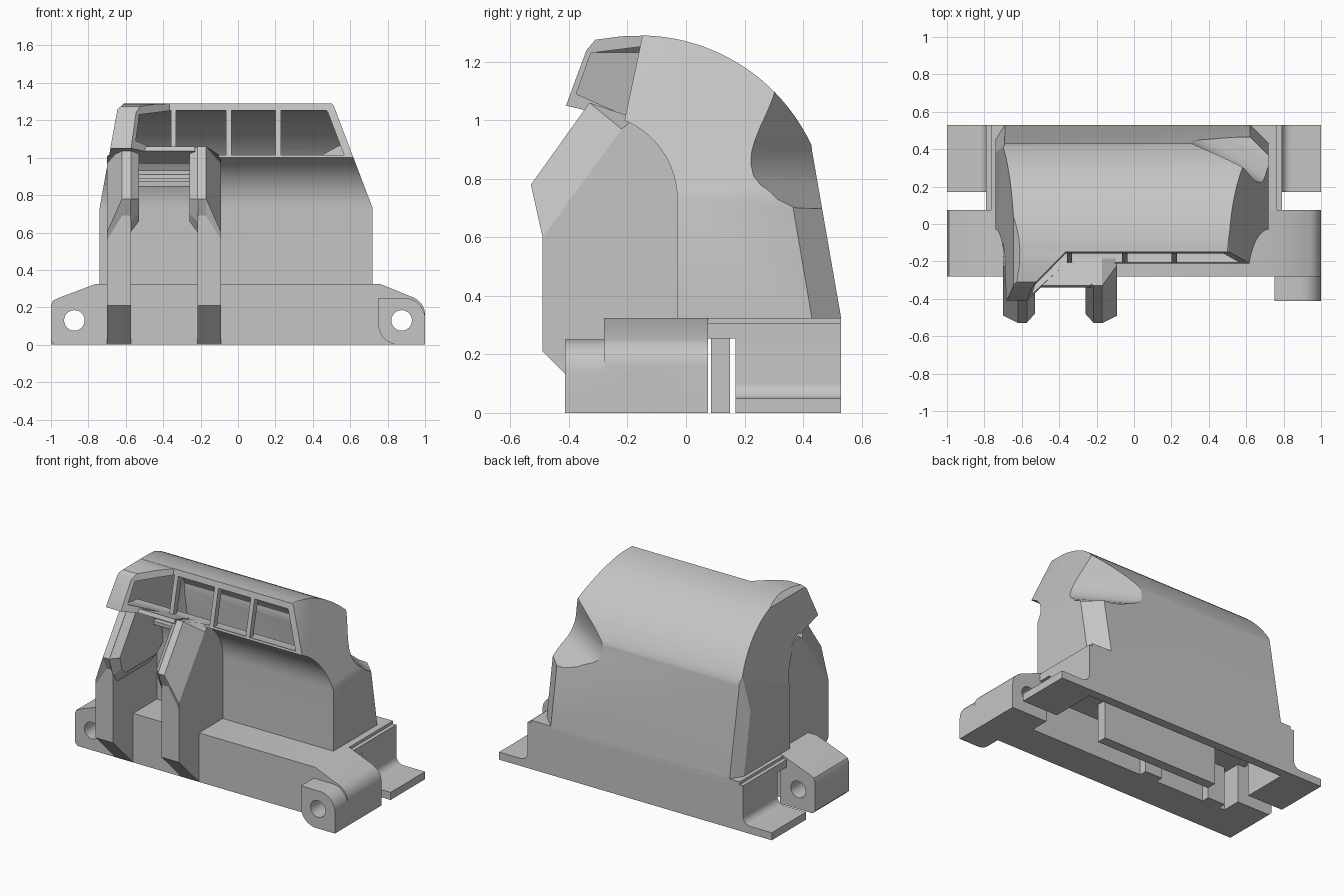
import bpy, bmesh
from math import sin, cos, radians
from mathutils import Vector

if "Cube" in bpy.data.objects:
    bpy.data.objects.remove(bpy.data.objects["Cube"])

grey = bpy.data.materials.new("plain grey")
grey.use_nodes = True
grey.diffuse_color = (0.56, 0.56, 0.56, 1)
grey.node_tree.nodes["Principled BSDF"].inputs["Base Color"].default_value = (0.56, 0.56, 0.56, 1)


def arc(cx, cy, r, a, b, n=12):
    steps = [radians(a + (b - a) * i / n) for i in range(n + 1)]
    return [(cx + r * cos(t), cy + r * sin(t)) for t in steps]


def loft(name, sections):
    """Solid joining cross-sections that have equal numbers of points."""
    bm = bmesh.new()
    rings = [[bm.verts.new(p) for p in s] for s in sections]
    n = len(rings[0])
    for a, b in zip(rings, rings[1:]):
        for i in range(n):
            j = (i + 1) % n
            bm.faces.new((a[i], a[j], b[j], b[i]))
    bm.faces.new(rings[0])
    bm.faces.new(rings[-1])
    bmesh.ops.recalc_face_normals(bm, faces=bm.faces)
    mesh = bpy.data.meshes.new(name)
    bm.to_mesh(mesh)
    bm.free()
    mesh.materials.append(grey)
    ob = bpy.data.objects.new(name, mesh)
    bpy.context.collection.objects.link(ob)
    return ob


def along_x(name, profile, x0, x1):
    return loft(name, [[(x, y, z) for y, z in profile] for x in (x0, x1)])


def along_y(name, profile, y0, y1):
    return loft(name, [[(x, y, z) for x, z in profile] for y in (y0, y1)])


def box(name, x0, x1, y0, y1, z0, z1):
    return along_x(name, [(y0, z0), (y1, z0), (y1, z1), (y0, z1)], x0, x1)


def slice_off(ob, planes):
    """Trim away everything on the normal side of each plane."""
    bm = bmesh.new()
    bm.from_mesh(ob.data)
    for co, no in planes:
        bmesh.ops.bisect_plane(bm, geom=bm.verts[:] + bm.edges[:] + bm.faces[:],
                               plane_co=co, plane_no=Vector(no).normalized(), clear_outer=True)
        bmesh.ops.holes_fill(bm, edges=[e for e in bm.edges if e.is_boundary])
    bmesh.ops.recalc_face_normals(bm, faces=bm.faces)
    bm.to_mesh(ob.data)
    bm.free()


def combine(ob, tool, operation="DIFFERENCE"):
    tool.hide_render = True
    mod = ob.modifiers.new("cut", "BOOLEAN")
    mod.object, mod.operation, mod.solver = tool, operation, "EXACT"
    bpy.context.view_layer.objects.active = ob
    bpy.ops.object.modifier_apply(modifier=mod.name)
    bpy.data.objects.remove(tool)


def smooth(ob, angle=30):
    bpy.ops.object.select_all(action="DESELECT")
    ob.select_set(True)
    bpy.context.view_layer.objects.active = ob
    bpy.ops.object.shade_smooth_by_angle(angle=radians(angle))


def side_planes(inset):
    """Sloping ends and rear chamfers of the housing, moved inward by the inset."""
    return [((0.72 - inset, 0, 0.73), (1, 0, 0.38)),
            ((-0.74 + inset, 0, 0.73), (-1, 0, 0.18)),
            ((0.50 - inset, 0, 1.29 - inset / 2), (1, 0, 1.1)),
            ((-0.61 + inset, 0, 1.29 - inset / 2), (-1, 0, 1.1)),
            ((0.72 - inset, 0.43 - inset / 2, 0.325), (1, 1, 0.17)),
            ((-0.74 + inset, 0.45 - inset / 2, 0.325), (-0.85, 0.53, 0.09))]


def hollow(grow):
    """Soft scoop running diagonally across the rear corner."""
    edge = [(0.26, 1.17), (0.268, 1.12), (0.267, 1.08), (0.258, 1.03), (0.246, 0.98),
            (0.237, 0.93), (0.235, 0.89), (0.242, 0.85), (0.26, 0.81), (0.29, 0.78),
            (0.33, 0.755), (0.36, 0.73), (0.42, 0.70), (0.9, 0.68), (0.9, 1.3), (0.3, 1.3)]
    return loft("hollow", [[(x, y - grow - 0.59 * (x - 0.64), z) for y, z in edge]
                           for x in (0.25, 0.9)])


# Main housing with rounded back and overhanging front
profile = [(0.53, 0.29), (0.53, 0.325), (0.43, 0.9)]
profile += arc(-0.16, 0.64, 0.65, 25, 89, 20)
profile += [(-0.21, 1.0)] + arc(-0.322, 0.73, 0.292, 66, 0) + [(-0.03, 0.29)]
housing = along_x("housing", profile, -0.74, 0.72)

# Hood corner reaching forward over the fins
hood = along_x("hood", [(-0.41, 1.05), (-0.34, 1.24), (-0.31, 1.275), (-0.22, 1.287),
                        (-0.15, 1.289), (0, 1.26), (0, 1.03), (-0.2, 1.0)], -0.8, 0.3)
slice_off(hood, [((-0.35, -0.14, 1.26), (1, -1, 0.23))])
combine(housing, hood, "UNION")
slice_off(housing, side_planes(0))

# Hollow interior open at the windows, kept clear of the rear scoop
inside = [(-0.375, 1.09), (-0.325, 1.23), (-0.15, 1.252)]
inside += arc(-0.16, 0.64, 0.61, 86, 26) + [(0.385, 0.87), (0.47, 0.38), (0.015, 0.38)]
inside += arc(-0.322, 0.73, 0.337, 0, 56, 8) + [(-0.2, 1.012)]
cavity = along_x("cavity", inside, -0.69, 0.67)
slice_off(cavity, side_planes(0.045))
combine(cavity, hollow(0.045))
combine(housing, cavity)
combine(housing, hollow(0))
combine(housing, box("recess", -0.53, -0.26, -0.4, 0.08, 0.85, 0.98))
smooth(housing)

# Window bars
for i, x in enumerate((-0.345, -0.05, 0.215)):
    along_x(f"window_bar_{i + 1}", [(-0.21, 1.0), (-0.15, 1.265), (-0.11, 1.265), (-0.17, 1.0)],
            x - 0.014, x + 0.014)

# Pair of front fins with inner flares, mirrored about the gap between them
back = arc(-0.322, 0.73, 0.315, 62, 0, 8)
full = [(0, 0), (-0.28, 0), (-0.49, 0.21), (-0.49, 0.69), (-0.53, 0.78), (-0.33, 1.06)] + back
outer = [(0, 0), (-0.28, 0), (-0.49, 0.21), (-0.49, 0.56), (-0.49, 0.6), (-0.22, 0.97)] + back
flare_root = [(-0.1, 0.6), (-0.45, 0.6), (-0.49, 0.66), (-0.53, 0.78), (-0.33, 1.06)] + back
flare_tip = [(-0.1, 0.66), (-0.42, 0.66), (-0.46, 0.7), (-0.48, 0.78), (-0.3, 1.04)] + back
gap_centre = -0.395
for name, s in (("left", 1), ("right", -1)):
    for part, sections in (("fin", ((0.178, full), (0.225, full), (0.305, outer))),
                           ("fin_flare", ((0.135, flare_tip), (0.18, flare_root)))):
        loft(f"{name}_{part}", [[(gap_centre + s * d, y, z) for y, z in section]
                                for d, section in sections])

# Bridge and slats joining the fins
along_x("fin_bridge", [(-0.33, 1.06), (-0.34, 1.035), (-0.22, 0.97), (-0.13, 0.97), (-0.18, 1.01)],
        -0.56, -0.23)
for i, z in enumerate((0.87, 0.91)):
    box(f"recess_slat_{i + 1}", -0.54, -0.25, -0.13, -0.07, z, z + 0.022)

# Front rail with rounded mounting ears
rail = along_y("front_rail", [(-0.98, 0), (-1, 0.02), (-1, 0.21), (-0.99, 0.235), (-0.96, 0.25),
                              (-0.76, 0.325), (0.76, 0.325)]
               + arc(0.9, 0.16, 0.1, 65, 0, 8) + [(1, 0)], -0.28, 0.075)
boss = along_y("boss", [(1, 0)] + arc(0.89, 0.14, 0.11, 0, 90, 8) + [(0.75, 0.25)]
               + arc(0.86, 0.11, 0.11, 180, 270, 8), -0.413, -0.1)
combine(rail, boss, "UNION")
for x in (-0.875, 0.875):
    combine(rail, along_y("bolt_hole", arc(x, 0.13, 0.055, 0, 345, 23), -0.6, 0.3))
combine(rail, box("rail_hollow", -0.74, 0.74, -0.05, 0.2, -0.1, 0.255))
smooth(rail)

# Rear base, a hollow tray with thin feet, filleted steps and a stepped shoulder
shoulder = [(0.765, 0.324), (0.765, 0.305), (0.79, 0.305)]


def mirrored(half):
    return half + [(-x, z) for x, z in reversed(half)]


rear = along_y("rear_base", mirrored(shoulder + arc(0.84, 0.1, 0.05, 180, 270, 8)
                                     + [(1, 0.05), (1, 0)]), 0.17, 0.53)
combine(rear, box("tray", -0.74, 0.74, 0.1, 0.47, -0.1, 0.29))
smooth(rear)
along_y("rail_link", mirrored(shoulder + [(0.79, 0.255)]), 0.07, 0.18)
box("inner_block", -0.5, 0.35, 0.085, 0.15, 0, 0.27)
